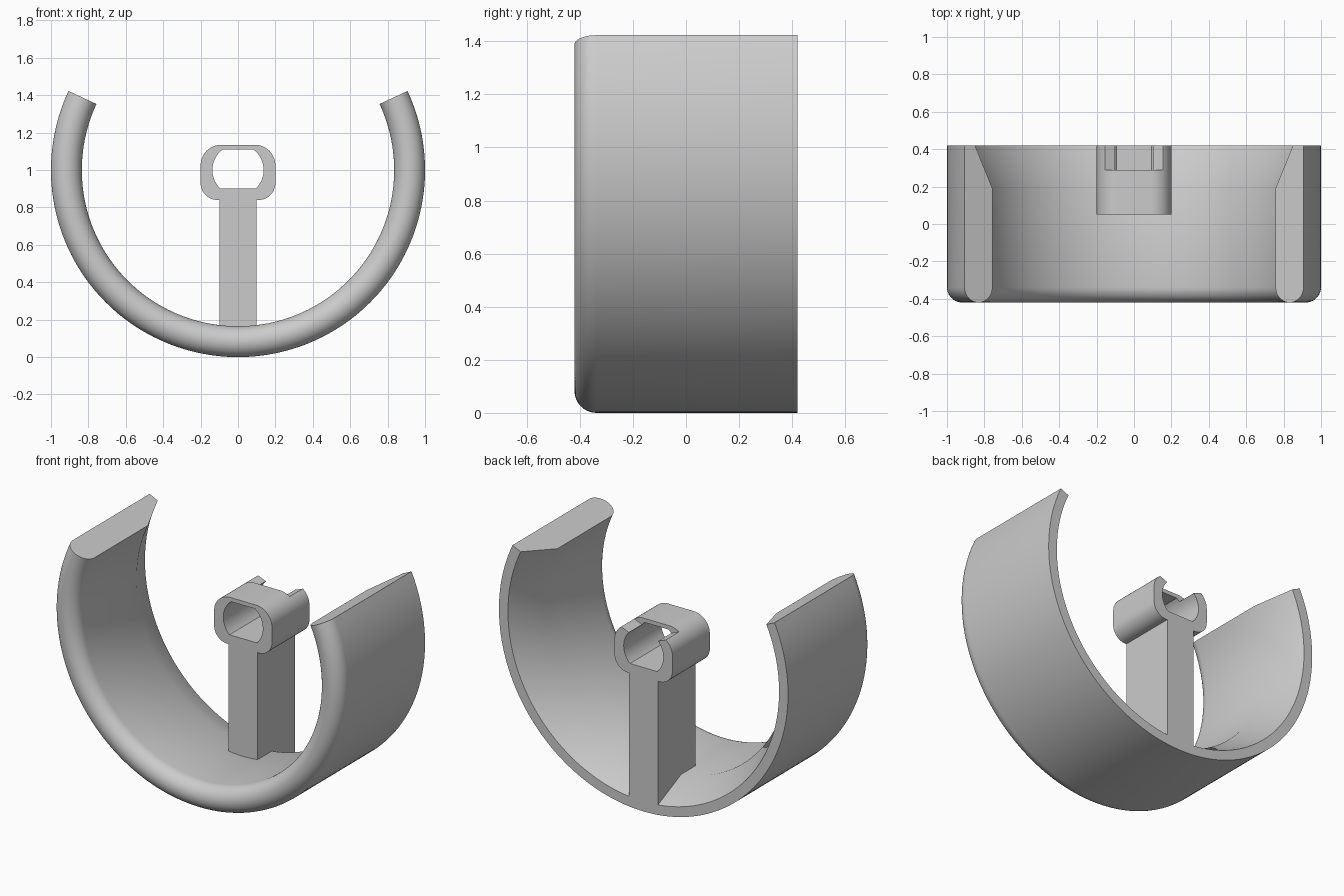
import bpy
import bmesh
from math import sin, cos, radians, asin, degrees
from mathutils import Vector, Matrix

cube = bpy.data.objects.get("Cube")
if cube:
    bpy.data.objects.remove(cube, do_unlink=True)

BACK = 0.42       # rear plane of every part
HUB_FRONT = 0.05  # front plane of post and hub
AXIS_Z = 1.0      # height of the ring axis

grey = bpy.data.materials.new("light grey")
grey.use_nodes = True
colour = (0.6, 0.6, 0.6, 1)
grey.diffuse_color = colour
grey.node_tree.nodes["Principled BSDF"].inputs["Base Color"].default_value = colour


def finish(name, bm):
    bmesh.ops.recalc_face_normals(bm, faces=bm.faces[:])
    mesh = bpy.data.meshes.new(name)
    bm.to_mesh(mesh)
    bm.free()
    mesh.materials.append(grey)
    obj = bpy.data.objects.new(name, mesh)
    bpy.context.collection.objects.link(obj)
    return obj


def smooth(obj):
    bpy.ops.object.select_all(action='DESELECT')
    obj.select_set(True)
    bpy.context.view_layer.objects.active = obj
    bpy.ops.object.shade_smooth_by_angle(angle=radians(30))


def arc(cx, cz, r, start, end, steps=12):
    angles = [radians(start + (end - start) * i / steps) for i in range(steps + 1)]
    return [(cx + r * cos(a), cz + r * sin(a)) for a in angles]


def prism(name, outline, front, back):
    """Extrude an x-z outline along y."""
    bm = bmesh.new()
    face = bm.faces.new([bm.verts.new((x, front, z)) for x, z in outline])
    moved = bmesh.ops.extrude_face_region(bm, geom=[face])["geom"]
    verts = [v for v in moved if isinstance(v, bmesh.types.BMVert)]
    bmesh.ops.translate(bm, verts=verts, vec=(0, back - front, 0))
    return finish(name, bm)


def cut(obj, cutter):
    mod = obj.modifiers.new("cut", 'BOOLEAN')
    mod.operation = 'DIFFERENCE'
    mod.solver = 'EXACT'
    mod.object = cutter
    bpy.context.view_layer.objects.active = obj
    bpy.ops.object.modifier_apply(modifier=mod.name)
    bpy.data.objects.remove(cutter, do_unlink=True)


# Open ring: wall section with round front and thinned rear, swept 230 degrees
INNER = 0.835
edge = (1 - INNER) / 2
section = [(INNER + edge + r, y) for r, y in arc(0, edge - BACK, edge, 180, 360, 20)]
section += [(1, BACK), (0.938, BACK), (INNER, 0.19)]
bm = bmesh.new()
start = Matrix.Rotation(radians(-25), 3, 'Y')
verts = [bm.verts.new(start @ Vector((r, y, 0)) + Vector((0, 0, AXIS_Z)))
         for r, y in section]
edges = [bm.edges.new((v, verts[(i + 1) % len(verts)])) for i, v in enumerate(verts)]
bmesh.ops.spin(bm, geom=verts + edges, cent=(0, 0, AXIS_Z), axis=(0, 1, 0),
               angle=radians(230), steps=115)
bmesh.ops.holes_fill(bm, edges=[e for e in bm.edges if e.is_boundary], sides=0)
ring = finish("open_ring", bm)
smooth(ring)

# Post rising from the ring to the hub
prism("post", [(-0.1, 0.06), (0.1, 0.06), (0.1, 0.84), (-0.1, 0.84)], HUB_FRONT, BACK)

# Hub with rounded corners
right = arc(0.11, 0.93, 0.09, -90, 0) + arc(0.09, 1.025, 0.11, 0, 90)
hub = prism("hub", right + [(-x, z) for x, z in reversed(right)], HUB_FRONT, BACK)

# Bore with flat top and bottom
R = 0.137
low, high = degrees(asin(-0.1 / R)), degrees(asin(0.11 / R))
side = arc(0, AXIS_Z, R, low, high, 20)
cut(hub, prism("bore_cutter", side + [(-x, z) for x, z in reversed(side)], -0.1, 0.6))

# Notch through the top of the hub at the rear
half = [(0.1, 1.092), (0.22, 1.14), (0.22, 1.3)]
cut(hub, prism("notch_cutter", half + [(-x, z) for x, z in reversed(half)], 0.29, 0.6))
smooth(hub)
